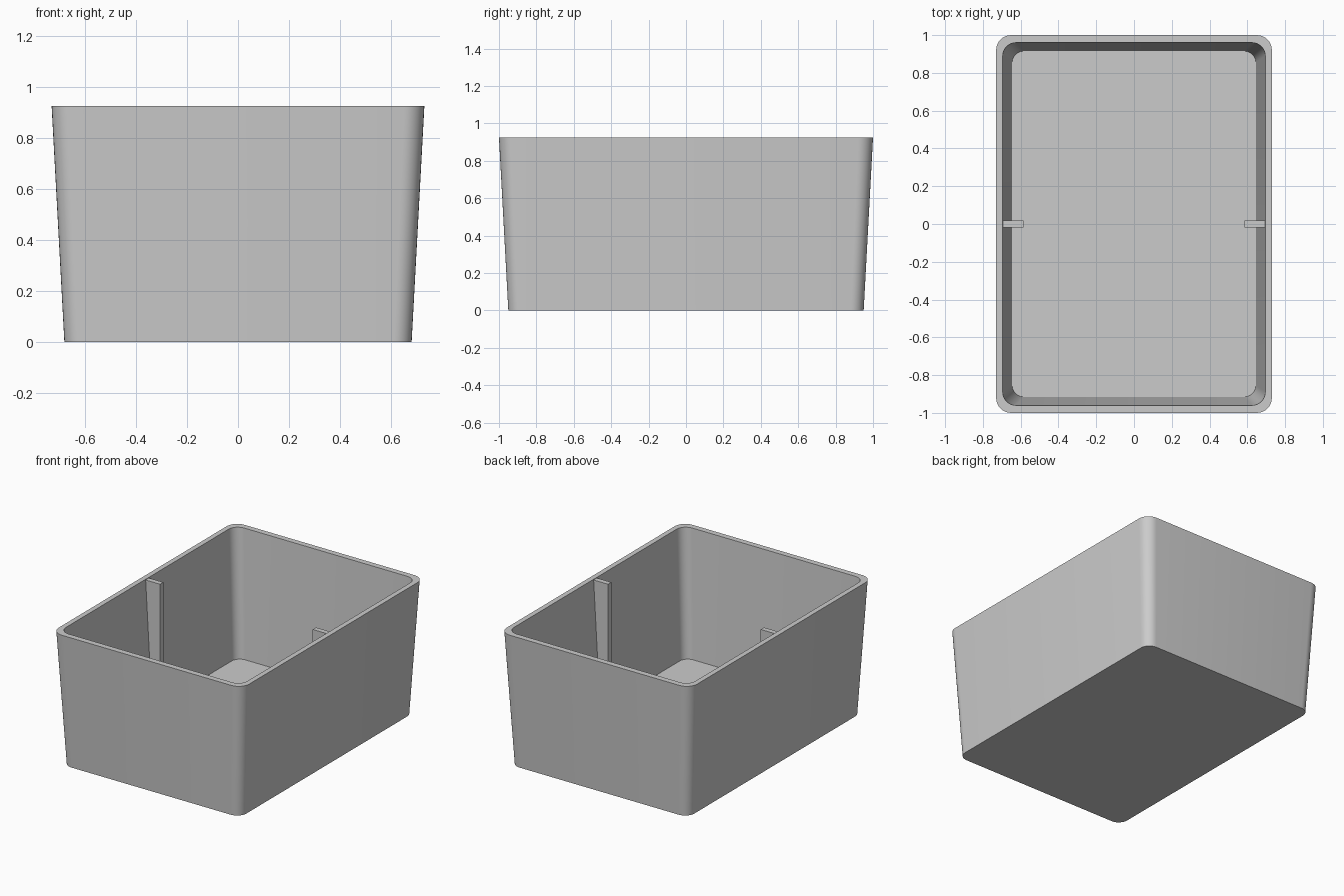
import bpy
import bmesh
from math import cos, sin, pi

cube = bpy.data.objects.get("Cube")
if cube:
    bpy.data.objects.remove(cube, do_unlink=True)

HEIGHT, FLOOR = 0.925, 0.04

grey = bpy.data.materials.new("light_grey")
grey.use_nodes = True
grey.diffuse_color = (0.6, 0.6, 0.6, 1)
grey.node_tree.nodes["Principled BSDF"].inputs["Base Color"].default_value = (0.6, 0.6, 0.6, 1)


def finish(bm, name):
    bmesh.ops.recalc_face_normals(bm, faces=bm.faces)
    mesh = bpy.data.meshes.new(name)
    bm.to_mesh(mesh)
    bm.free()
    obj = bpy.data.objects.new(name, mesh)
    bpy.context.collection.objects.link(obj)
    mesh.materials.append(grey)
    return obj


def rounded_loop(bm, hx, hy, radius, z, steps=8):
    """Ring of vertices around a rounded rectangle."""
    ring = []
    for i, (sx, sy) in enumerate([(1, 1), (-1, 1), (-1, -1), (1, -1)]):
        for k in range(steps + 1):
            a = (i + k / steps) * pi / 2
            ring.append(bm.verts.new((sx * (hx - radius) + radius * cos(a),
                                      sy * (hy - radius) + radius * sin(a), z)))
    return ring


# Tapered open box: outer base, outer rim, inner rim, inner floor
bm = bmesh.new()
rings = [rounded_loop(bm, *spec) for spec in (
    (0.68, 0.95, 0.07, 0),
    (0.73, 1.0, 0.08, HEIGHT),
    (0.695, 0.96, 0.07, HEIGHT),
    (0.645, 0.915, 0.06, FLOOR))]
for low, high in zip(rings, rings[1:]):
    for j in range(len(low)):
        n = (j + 1) % len(low)
        bm.faces.new((low[j], low[n], high[n], high[j]))
bm.faces.new(rings[0])
bm.faces.new(rings[-1])
box = finish(bm, "box_body")
bpy.context.view_layer.objects.active = box
box.select_set(True)
bpy.ops.object.shade_smooth_by_angle(angle=pi / 6)
box.select_set(False)

# Divider ribs: vertical inner edge, back follows the sloping wall
for side, name in ((1, "left_rib"), (-1, "right_rib")):
    bm = bmesh.new()
    profile = ((0.585, 0.02), (0.66, 0.02), (0.71, 0.92), (0.585, 0.92))
    face = bm.faces.new([bm.verts.new((side * x, -0.018, z)) for x, z in profile])
    ext = bmesh.ops.extrude_face_region(bm, geom=[face])["geom"]
    bmesh.ops.translate(bm, vec=(0, 0.036, 0),
                        verts=[v for v in ext if isinstance(v, bmesh.types.BMVert)])
    finish(bm, name)
